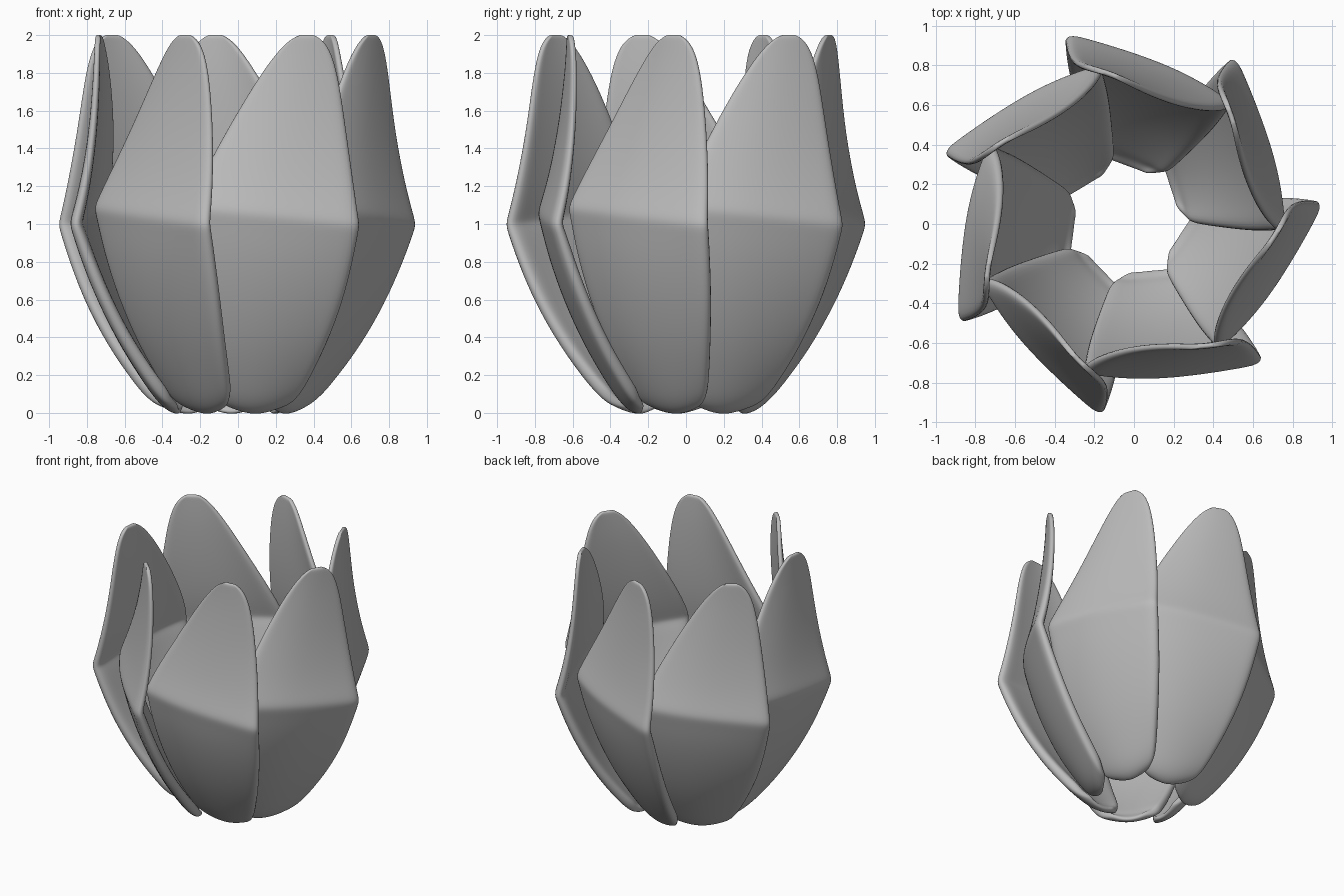
import bpy, bmesh, math
from mathutils import Vector

if "Cube" in bpy.data.objects:
    bpy.data.objects.remove(bpy.data.objects["Cube"])

PETALS = 7
COLS = 8
CENTRE = Vector((-0.035, 0.015, 0))
# petal rows: height, left edge, right edge, distance out,
# left setback, right setback, thickness
ROWS = [
    (-0.012, -0.02, 0.22, 0.265, 0.01, 0.01, 0.4),
    (0.005, -0.09, 0.295, 0.32, 0.02, 0.02, 0.7),
    (0.05, -0.125, 0.335, 0.37, 0.035, 0.03, 0.95),
    (0.13, -0.15, 0.375, 0.43, 0.05, 0.035, 1.0),
    (0.35, -0.21, 0.465, 0.565, 0.06, 0.04, 1.0),
    (0.60, -0.26, 0.542, 0.68, 0.065, 0.04, 1.0),
    (0.82, -0.285, 0.585, 0.757, 0.065, 0.035, 1.0),
    (0.98, -0.295, 0.608, 0.797, 0.065, 0.025, 0.95),
    (1.04, -0.30, 0.615, 0.814, 0.065, 0.025, 0.9),
    (1.10, -0.285, 0.607, 0.797, 0.065, 0.025, 0.85),
    (1.25, -0.22, 0.588, 0.757, 0.06, 0.025, 0.75),
    (1.50, -0.085, 0.552, 0.715, 0.05, 0.025, 0.6),
    (1.75, 0.06, 0.515, 0.69, 0.03, 0.015, 0.5),
    (1.90, 0.165, 0.475, 0.682, 0.015, 0.01, 0.42),
    (1.975, 0.24, 0.425, 0.68, 0.005, 0.005, 0.38),
    (2.003, 0.30, 0.37, 0.678, 0.0, 0.0, 0.35),
]

grey = bpy.data.materials.new("petal_grey")
grey.diffuse_color = (0.5, 0.5, 0.5, 1)
grey.use_nodes = True
grey.node_tree.nodes["Principled BSDF"].inputs["Base Color"].default_value = grey.diffuse_color


def make_petal(index):
    angle = math.radians(-84.4 + 360 / PETALS * index)
    out = Vector((math.cos(angle), math.sin(angle), 0))
    side = Vector((-math.sin(angle), math.cos(angle), 0))
    bm = bmesh.new()
    grid = []
    for z, left, right, dist, back_l, back_r, _ in ROWS:
        line = []
        for c in range(COLS + 1):
            t = 2 * c / COLS - 1
            u = left + (right - left) * (t + 1) / 2
            tilt = 0.045 * t * max(0, 1 - abs(z - 1.04) / 0.8)
            setback = back_l if t < 0 else back_r
            p = CENTRE + side * u + out * (dist - setback * t * t)
            # rounded foot
            p.z = z - tilt + 0.04 * t * t * max(0, 1 - z / 0.2)
            line.append(bm.verts.new(p))
        grid.append(line)
    for a, b in zip(grid, grid[1:]):
        for c in range(COLS):
            bm.faces.new((a[c], a[c + 1], b[c + 1], b[c]))
    mesh = bpy.data.meshes.new(f"petal_{index + 1}")
    bm.to_mesh(mesh)
    bm.free()
    mesh.materials.append(grey)
    for poly in mesh.polygons:
        poly.use_smooth = True
    petal = bpy.data.objects.new(f"petal_{index + 1}", mesh)
    bpy.context.collection.objects.link(petal)
    # thickness tapers towards the tip
    group = petal.vertex_groups.new(name="thickness")
    for r, row in enumerate(ROWS):
        first = r * (COLS + 1)
        group.add(list(range(first, first + COLS + 1)), row[6], 'REPLACE')
    solid = petal.modifiers.new("thickness", 'SOLIDIFY')
    solid.thickness = 0.075
    solid.offset = -1
    solid.vertex_group = group.name
    smooth = petal.modifiers.new("rounding", 'SUBSURF')
    smooth.levels = smooth.render_levels = 2


# ring of overlapping petals
for i in range(PETALS):
    make_petal(i)
